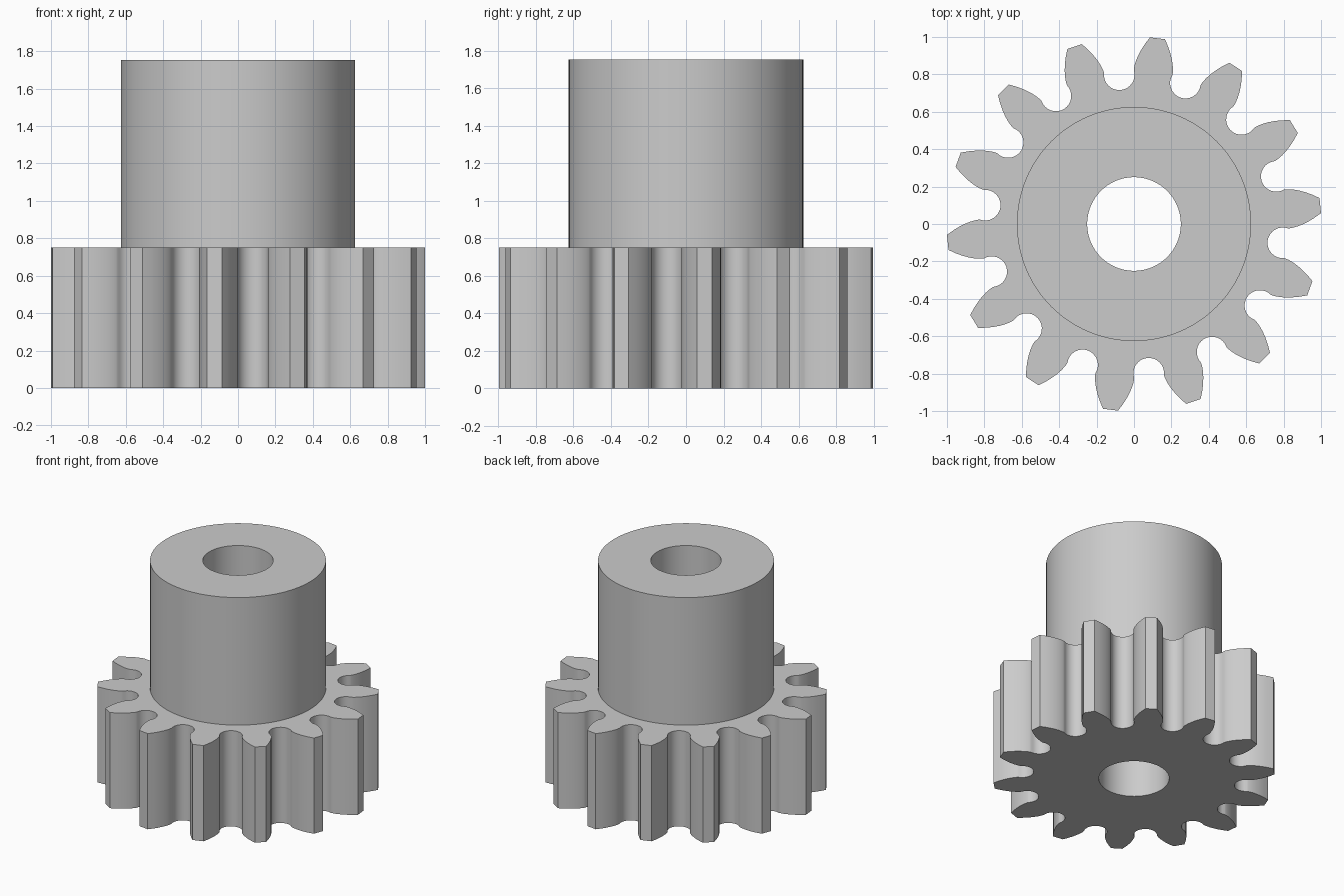
import bpy
import bmesh
from math import acos, cos, pi, radians, sin, sqrt, tan

cube = bpy.data.objects.get("Cube")
if cube:
    bpy.data.objects.remove(cube, do_unlink=True)

# Gear proportions, all driven by the module
TEETH = 14
MODULE = 0.1252
PITCH_R = MODULE * TEETH / 2
TIP_R = PITCH_R + MODULE
ROOT_R = PITCH_R - 1.25 * MODULE
PRESSURE = radians(20)
BASE_R = PITCH_R * cos(PRESSURE)
GEAR_TOP = 6 * MODULE
HUB_TOP = 14 * MODULE
HUB_R = 5 * MODULE
BORE_R = 2 * MODULE
TURN = radians(5.65)
STEP = 2 * pi / TEETH


def involute(angle):
    return tan(angle) - angle


def flank(steps=7):
    """Radius and half angle of the tooth, from base circle to tip."""
    base_half = pi / (2 * TEETH) + involute(PRESSURE)
    for i in range(steps + 1):
        r = BASE_R + (TIP_R - BASE_R) * (i / steps) ** 1.5
        yield r, base_half - involute(acos(min(1, BASE_R / r)))


def tooth_outline():
    """Closed gear outline: involute teeth with round gullets."""
    side = list(flank())
    # Gullet circle through the two base points and the root
    gap = STEP / 2 - side[0][1]
    along, across = BASE_R * cos(gap), BASE_R * sin(gap)
    depth = along - ROOT_R
    radius = (across ** 2 + depth ** 2) / (2 * depth)
    centre = ROOT_R + radius
    end = acos((centre - along) / radius)
    points = []
    for t in range(TEETH):
        mid = TURN + t * STEP
        for r, half in side:
            points.append((r * cos(mid - half), r * sin(mid - half)))
        for r, half in reversed(side):
            points.append((r * cos(mid + half), r * sin(mid + half)))
        axis = mid + STEP / 2
        for k in range(1, 16):
            a = end * (k / 8 - 1)
            u, v = centre - radius * cos(a), radius * sin(a)
            points.append((u * cos(axis) - v * sin(axis),
                           u * sin(axis) + v * cos(axis)))
    return points


def circle(radius, count=96):
    return [(radius * cos(2 * pi * i / count), radius * sin(2 * pi * i / count))
            for i in range(count)]


bm = bmesh.new()


def ring(points, z):
    verts = [bm.verts.new((x, y, z)) for x, y in points]
    return [bm.edges.new((v, verts[i - 1])) for i, v in enumerate(verts)]


def wall(points, low, high):
    """Upright wall; returns its bottom and top edge loops."""
    lower, upper = ring(points, low), ring(points, high)
    bmesh.ops.bridge_loops(bm, edges=lower + upper)
    return lower, upper


def cap(outer, inner):
    bmesh.ops.triangle_fill(bm, edges=outer + inner, use_beauty=True)


# Toothed rim, hub and through bore joined into one closed solid
rim_low, rim_high = wall(tooth_outline(), 0, GEAR_TOP)
hub_low, hub_high = wall(circle(HUB_R), GEAR_TOP, HUB_TOP)
bore_low, bore_high = wall(circle(BORE_R), 0, HUB_TOP)
cap(rim_low, bore_low)
cap(rim_high, hub_low)
cap(hub_high, bore_high)
bmesh.ops.recalc_face_normals(bm, faces=bm.faces)

mesh = bpy.data.meshes.new("pinion_gear")
bm.to_mesh(mesh)
bm.free()
gear = bpy.data.objects.new("pinion_gear", mesh)
bpy.context.collection.objects.link(gear)

# Plain grey metal
GREY = (0.6, 0.6, 0.6, 1)
grey = bpy.data.materials.new("plain_grey")
grey.use_nodes = True
grey.diffuse_color = GREY
grey.node_tree.nodes["Principled BSDF"].inputs["Base Color"].default_value = GREY
mesh.materials.append(grey)

# Smooth curved walls, crisp rims and tooth tips
bpy.ops.object.select_all(action="DESELECT")
gear.select_set(True)
bpy.context.view_layer.objects.active = gear
bpy.ops.object.shade_smooth_by_angle(angle=radians(28))
